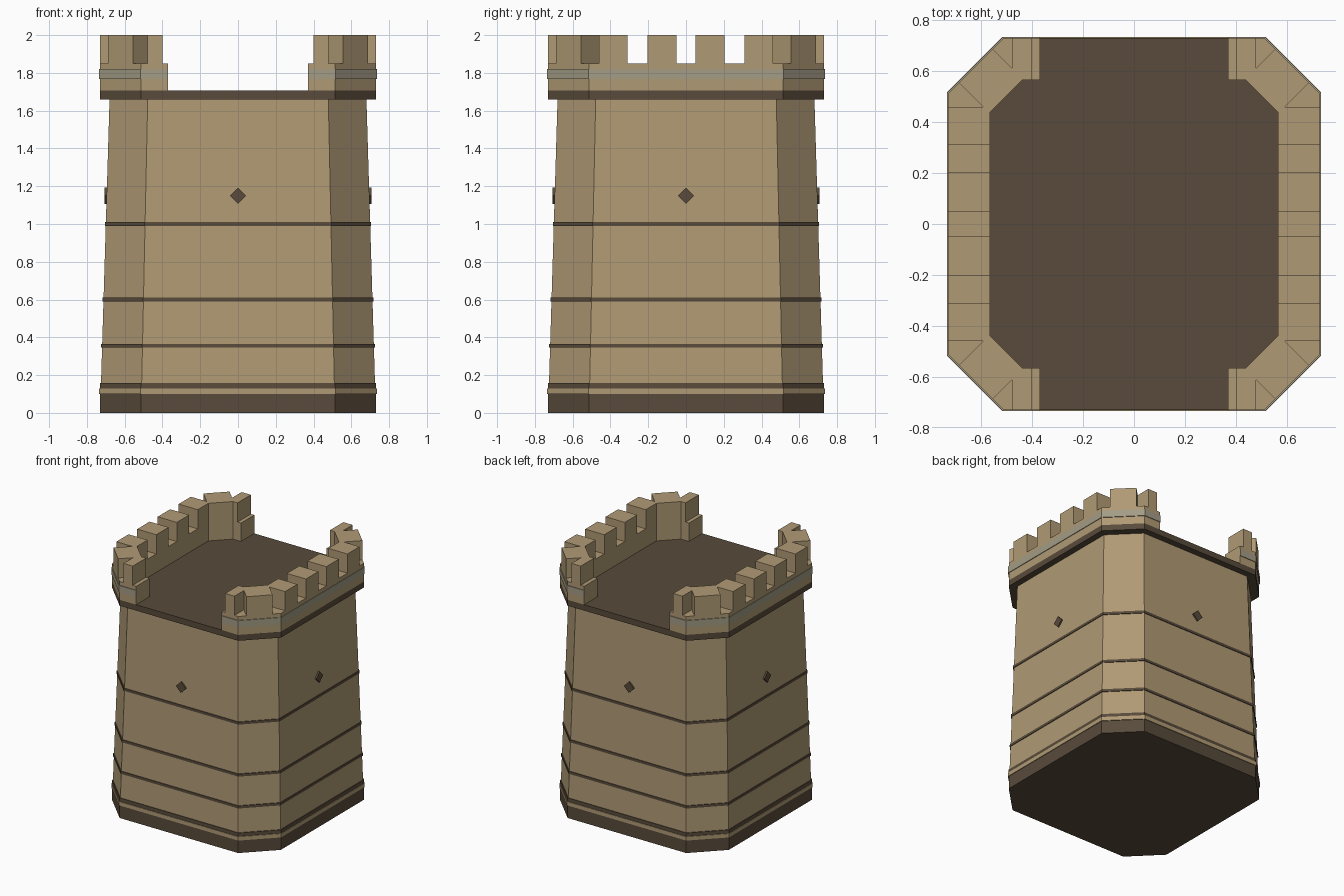
import bpy, bmesh, math

if "Cube" in bpy.data.objects:
    bpy.data.objects.remove(bpy.data.objects["Cube"])

K = 0.703  # chamfer start as a share of the half width


def material(name, rgb):
    m = bpy.data.materials.new(name)
    m.diffuse_color = (*rgb, 1)
    m.use_nodes = True
    m.node_tree.nodes["Principled BSDF"].inputs["Base Color"].default_value = m.diffuse_color
    return m


STONE = material("sandstone", (0.434, 0.323, 0.176))
DARK = material("dark_brown_stone", (0.098, 0.070, 0.043))
GREY = material("grey_trim", (0.367, 0.332, 0.235))


def octagon(h):
    c = h * K
    return [(c, -h), (h, -c), (h, c), (c, h), (-c, h), (-h, c), (-h, -c), (-c, -h)]


def loft(name, low, high, z0, z1, mat, mirror=(False, False)):
    """Solid between two outlines with the same point count."""
    bm = bmesh.new()
    a = [bm.verts.new((x, y, z0)) for x, y in low]
    b = [bm.verts.new((x, y, z1)) for x, y in high]
    n = len(a)
    bm.faces.new(a[::-1])
    bm.faces.new(b)
    for i in range(n):
        j = (i + 1) % n
        bm.faces.new((a[i], a[j], b[j], b[i]))
    bmesh.ops.recalc_face_normals(bm, faces=bm.faces)
    me = bpy.data.meshes.new(name)
    bm.to_mesh(me)
    bm.free()
    me.materials.append(mat)
    ob = bpy.data.objects.new(name, me)
    bpy.context.collection.objects.link(ob)
    if any(mirror):
        mod = ob.modifiers.new("mirror", 'MIRROR')
        mod.use_axis = (mirror[0], mirror[1], False)
        mod.use_mirror_merge = False
    return ob


def prism(name, pts, z0, z1, mat, mirror=(False, False)):
    return loft(name, pts, pts, z0, z1, mat, mirror)


def half_at(z):
    return 0.73 - 0.05 * z / 1.66


# tapered tower and foot
prism("foot", octagon(0.73), 0, 0.10, DARK)
prism("foot_ledge", octagon(0.735), 0.10, 0.13, STONE)
loft("tower_body", octagon(half_at(0.13)), octagon(half_at(1.66)), 0.13, 1.66, STONE)

# dark string courses
for i, (z0, z1) in enumerate([(0.13, 0.157), (0.345, 0.365), (0.59, 0.61), (0.99, 1.01)]):
    loft(f"dark_band_{i + 1}", octagon(half_at(z0) + 0.005),
         octagon(half_at(z1) + 0.005), z0, z1, DARK)

# diamond windows on the four wide walls
for i in range(4):
    s = 0.043
    w = prism(f"diamond_window_{i + 1}", [(s, 0), (0, s), (-s, 0), (0, -s)], 0.685, 0.707, DARK)
    w.rotation_euler = (math.pi / 2, 0, i * math.pi / 2)
    w.location.z = 1.15

# roof deck
prism("roof_deck", octagon(0.73), 1.66, 1.706, DARK)


# parapet: a C-shaped wall on each side, open at front and back
def c_shape(outer, inner, end):
    path = lambda h, c: [(end, -h), (c, -h), (h, -c), (h, c), (c, h), (end, h)]
    return path(*outer) + path(*inner)[::-1]


prism("parapet", c_shape((0.73, 0.513), (0.565, 0.44), 0.37), 1.706, 1.85, STONE, (True, False))
prism("parapet_trim", c_shape((0.735, 0.516), (0.725, 0.51), 0.37), 1.767, 1.82, GREY, (True, False))

# merlons
corner = [(0.40, -0.565), (0.40, -0.73), (0.48, -0.73), (0.48, -0.613), (0.555, -0.688),
          (0.688, -0.555), (0.593, -0.46), (0.73, -0.46), (0.73, -0.31), (0.565, -0.31),
          (0.565, -0.44), (0.44, -0.565)]
prism("corner_merlons", corner, 1.85, 2.0, STONE, (True, True))
side = [(0.565, 0.05), (0.73, 0.05), (0.73, 0.203), (0.565, 0.203)]
prism("side_merlons", side, 1.85, 2.0, STONE, (True, True))
